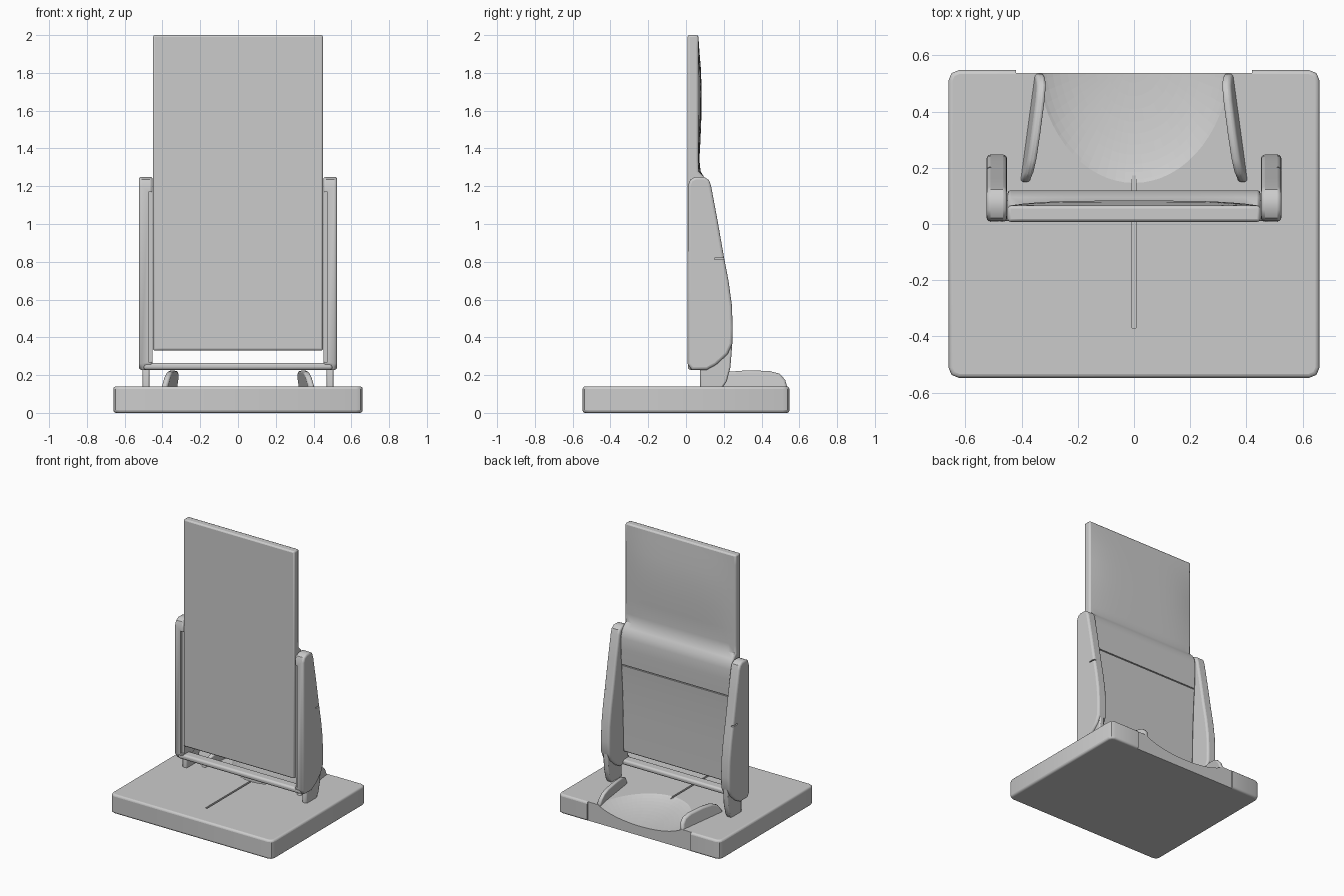
import bpy
import bmesh
import math
from mathutils import Matrix, Vector

if "Cube" in bpy.data.objects:
    bpy.data.objects.remove(bpy.data.objects["Cube"], do_unlink=True)

grey = bpy.data.materials.new("plain grey")
grey.use_nodes = True
grey.diffuse_color = (0.6, 0.6, 0.6, 1)
grey.node_tree.nodes["Principled BSDF"].inputs["Base Color"].default_value = (0.6, 0.6, 0.6, 1)


def finish(name, bm):
    """Turn a bmesh into a smooth-shaded grey object."""
    bmesh.ops.recalc_face_normals(bm, faces=bm.faces[:])
    mesh = bpy.data.meshes.new(name)
    bm.to_mesh(mesh)
    bm.free()
    mesh.materials.append(grey)
    ob = bpy.data.objects.new(name, mesh)
    bpy.context.collection.objects.link(ob)
    return ob


def box(name, lo, hi):
    lo, hi = Vector(lo), Vector(hi)
    bm = bmesh.new()
    bmesh.ops.create_cube(bm, size=1)
    for v in bm.verts:
        v.co = (lo + hi) / 2 + Vector(a * b for a, b in zip(v.co, hi - lo))
    return finish(name, bm)


def slab(name, profile, x0, x1):
    """Extrude a (y, z) outline along x."""
    bm = bmesh.new()
    face = bm.faces.new([bm.verts.new((x0, y, z)) for y, z in profile])
    new = bmesh.ops.extrude_face_region(bm, geom=[face])["geom"]
    for v in new:
        if isinstance(v, bmesh.types.BMVert):
            v.co.x = x1
    return finish(name, bm)


def bevel(ob, width, segments=3, angle=40):
    m = ob.modifiers.new("rounding", "BEVEL")
    m.width, m.segments = width, segments
    m.limit_method = "ANGLE"
    m.angle_limit = math.radians(angle)


def cut(ob, cutter):
    m = ob.modifiers.new("cut", "BOOLEAN")
    m.object, m.operation, m.solver = cutter, "DIFFERENCE", "EXACT"
    cutter.hide_render = True
    cutter.hide_viewport = True
    cutter.display_type = "WIRE"


def smooth(ob, angle=35):
    bpy.ops.object.select_all(action="DESELECT")
    ob.select_set(True)
    bpy.context.view_layer.objects.active = ob
    bpy.ops.object.shade_smooth_by_angle(angle=math.radians(angle))


# Base slab with clipped corners, a hollow at the back and a centre groove
bm = bmesh.new()
bmesh.ops.create_cube(bm, size=1)
for v in bm.verts:
    v.co = (v.co.x * 1.32, v.co.y * 1.095, v.co.z * 0.14 + 0.07)
uprights = [e for e in bm.edges if abs(e.verts[0].co.z - e.verts[1].co.z) > 0.1]
bmesh.ops.bevel(bm, geom=uprights, offset=0.035, segments=2, affect="EDGES", profile=0.5)
base = finish("base", bm)
bevel(base, 0.014, 3, 50)

bm = bmesh.new()
bmesh.ops.create_uvsphere(bm, u_segments=64, v_segments=32, radius=1)
bmesh.ops.transform(bm, verts=bm.verts[:], matrix=Matrix.Translation((0, 0.6, 0.19))
                    @ Matrix.Diagonal((0.38, 0.5, 0.12, 1)))
hollow = finish("hollow_cutter", bm)
cut(base, hollow)
cut(base, box("groove_cutter", (-0.007, -0.37, 0.128), (0.007, 0.39, 0.2)))
cut(base, box("rear_step_cutter", (-0.42, 0.537, -0.1), (0.42, 0.7, 0.3)))
smooth(base)

# Tilting panel with a softly swollen back and a thicker lower half
back = [(0.09, 0.33), (0.095, 0.6), (0.105, 0.85), (0.115, 0.98), (0.12, 1.1), (0.12, 1.18),
        (0.112, 1.22), (0.095, 1.25), (0.077, 1.28), (0.071, 1.34), (0.077, 1.45),
        (0.082, 1.58), (0.083, 1.7), (0.079, 1.82), (0.07, 1.93), (0.065, 2.0)]
bm = bmesh.new()
rings = []
steps = 16
for i in range(steps + 1):
    t = 2 * i / steps - 1
    ring = [bm.verts.new((0.45 * t, 0.008, z)) for z in (2.0, 0.33)]
    for y, z in back:
        swell = 1 - t ** 4 if z > 1.27 else 1
        ring.append(bm.verts.new((0.45 * t, 0.065 + (y - 0.065) * swell, z)))
    rings.append(ring)
for a, b in zip(rings, rings[1:]):
    for j in range(len(a)):
        k = (j + 1) % len(a)
        bm.faces.new((a[j], a[k], b[k], b[j]))
bm.faces.new(rings[0])
bm.faces.new(rings[-1])
panel = finish("panel", bm)
bevel(panel, 0.01, 2, 60)
cut(panel, box("seam_cutter", (-0.44, 0.107, 0.975), (0.44, 0.2, 0.983)))
smooth(panel)

# Lower crossbar joining the arms
bar = box("crossbar", (-0.5, 0.01, 0.228), (0.5, 0.085, 0.265))
bevel(bar, 0.014)
smooth(bar)

arm_outline = [(0.008, 0.26), (0.03, 0.228), (0.11, 0.228), (0.16, 0.255), (0.22, 0.31),
               (0.245, 0.365), (0.247, 0.45), (0.243, 0.57), (0.225, 0.7), (0.2, 0.83),
               (0.165, 1.03), (0.133, 1.2), (0.122, 1.232), (0.095, 1.25), (0.05, 1.25),
               (0.022, 1.235), (0.01, 1.2)]
foot_outline = [(0.075, 0.13), (0.19, 0.13), (0.215, 0.165), (0.235, 0.24), (0.243, 0.34),
                (0.24, 0.42), (0.15, 0.42), (0.075, 0.26)]
fin_outline = [(0.15, 0.08), (0.15, 0.15), (0.18, 0.195), (0.23, 0.218), (0.32, 0.225),
               (0.44, 0.222), (0.495, 0.208), (0.525, 0.175), (0.535, 0.14), (0.535, 0.08)]

for side, s in (("left", 1), ("right", -1)):
    # Tapered side arm with a shallow recess along its inner front edge
    arm = slab(side + "_arm", arm_outline, s * 0.452, s * 0.525)
    bevel(arm, 0.014, 3, 60)
    lo, hi = sorted((s * 0.44, s * 0.474))
    cut(arm, box(side + "_recess_cutter", (lo, -0.1, 0.27), (hi, 0.026, 1.17)))
    lo, hi = sorted((s * 0.51, s * 0.54))
    cut(arm, box(side + "_notch_cutter", (lo, 0.15, 0.812), (hi, 0.3, 0.82)))
    smooth(arm)

    # Foot under the arm
    foot = slab(side + "_foot", foot_outline, s * 0.468, s * 0.506)
    bevel(foot, 0.008, 2, 60)
    smooth(foot)

    # Thin fin beside the hollow, angled inwards to the rear and leaning in
    fin = slab(side + "_fin", fin_outline, -0.016, 0.016)
    for v in fin.data.vertices:
        run = (v.co.y - 0.15) / 0.385
        lean = 0.2 * (v.co.z - 0.14)
        v.co.x += s * (0.388 - 0.052 * run - lean)
    bevel(fin, 0.011, 3, 50)
    smooth(fin)
